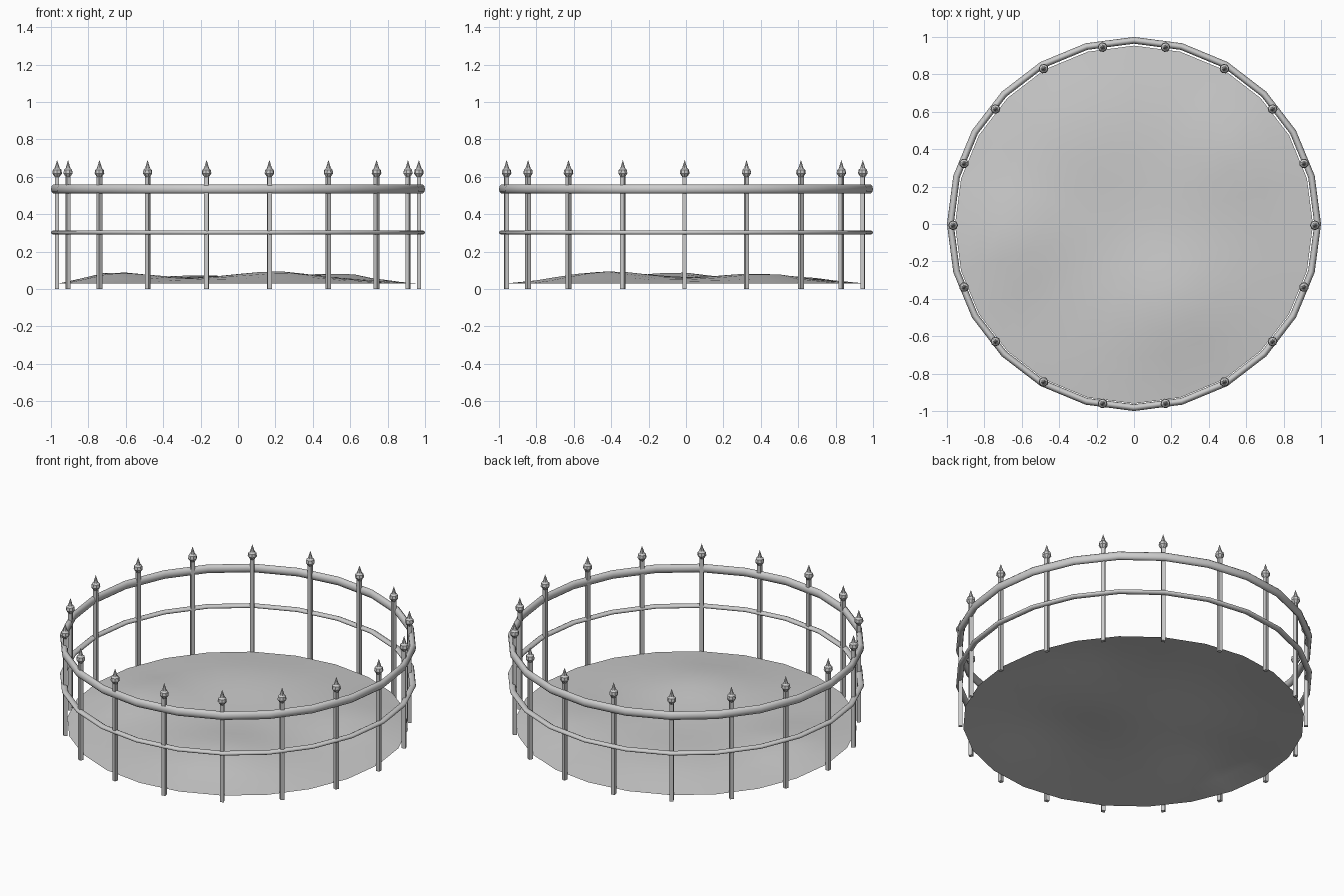
import bpy, bmesh
from math import sin, cos, pi, exp, radians
from mathutils import Matrix

if "Cube" in bpy.data.objects:
    bpy.data.objects.remove(bpy.data.objects["Cube"])

POST_Y = -0.007   # fence posts sit slightly off centre


def make_object(name, bm, angle=None):
    bmesh.ops.recalc_face_normals(bm, faces=bm.faces[:])
    me = bpy.data.meshes.new(name)
    bm.to_mesh(me)
    bm.free()
    ob = bpy.data.objects.new(name, me)
    bpy.context.collection.objects.link(ob)
    if angle:
        bpy.ops.object.select_all(action='DESELECT')
        ob.select_set(True)
        bpy.context.view_layer.objects.active = ob
        bpy.ops.object.shade_smooth_by_angle(angle=radians(angle))
    return ob


def skin(bm, rings, closed=False):
    pairs = zip(rings, rings[1:] + rings[:1]) if closed else zip(rings, rings[1:])
    for a, b in pairs:
        n = len(a)
        for i in range(n):
            bm.faces.new((a[i], a[(i + 1) % n], b[(i + 1) % n], b[i]))


def rail(name, z, rx, rz, segs=24, sides=10):
    bm = bmesh.new()
    rings = []
    for i in range(segs):
        a = 2 * pi * i / segs
        ring = []
        for j in range(sides):
            t = 2 * pi * j / sides
            r = 1.0 - rx + rx * cos(t)
            ring.append(bm.verts.new((r * cos(a), r * sin(a), z + rz * sin(t))))
        rings.append(ring)
    skin(bm, rings, closed=True)
    return make_object(name, bm, 50)


def post_mesh():
    # square shaft with a turned spear finial
    bm = bmesh.new()
    bmesh.ops.create_cube(bm, size=1, matrix=Matrix.Translation((0, 0, 0.305))
                          @ Matrix.Diagonal((0.022, 0.022, 0.61, 1)))
    profile = [(0.012, 0.598), (0.026, 0.618), (0.023, 0.637), (0.014, 0.645)]
    n = 8
    rings = [[bm.verts.new((r * cos(2 * pi * i / n), r * sin(2 * pi * i / n), z))
              for i in range(n)] for r, z in profile]
    skin(bm, rings)
    bm.faces.new(rings[0])
    tip = bm.verts.new((0, 0, 0.69))
    for i in range(n):
        bm.faces.new((rings[-1][i], rings[-1][(i + 1) % n], tip))
    return bm


# Handrail and flatter middle rail
rail("top_rail", 0.534, 0.018, 0.025)
rail("middle_rail", 0.302, 0.018, 0.0125)

# Ring of posts
first = make_object("post_01", post_mesh(), 25)
for k in range(18):
    a = radians(20 * k)
    ob = first
    if k:
        ob = first.copy()
        ob.name = f"post_{k + 1:02d}"
        bpy.context.collection.objects.link(ob)
    ob.location = (0.967 * cos(a), 0.967 * sin(a) + POST_Y, 0)
    ob.rotation_euler.z = a

# Gently mounded ground: (x, y, added height, spread)
mounds = [(-0.68, -0.07, 0.042, 0.17), (0.2, -0.43, 0.038, 0.2),
          (0.56, 0.42, 0.034, 0.2), (-0.25, 0.5, 0.018, 0.22)]


def ground_height(x, y):
    edge = max(0.0, 1 - ((x * x + y * y) ** 0.5 / 0.957) ** 3)
    h = 0.03 * edge
    for mx, my, mh, s in mounds:
        h += mh * exp(-((x - mx) ** 2 + (y - my) ** 2) / (2 * s * s)) * min(1, 2 * edge)
    return 0.03 + h


bm = bmesh.new()
rings = []
for k in range(1, 9):
    r = 0.957 * k / 8
    ring = []
    for i in range(24):
        x, y = r * cos(2 * pi * i / 24), r * sin(2 * pi * i / 24)
        ring.append(bm.verts.new((x, y + POST_Y / 2, ground_height(x, y))))
    rings.append(ring)
centre = bm.verts.new((0, POST_Y / 2, ground_height(0, 0)))
for i in range(24):
    bm.faces.new((centre, rings[0][i], rings[0][(i + 1) % 24]))
skin(bm, rings)
make_object("ground", bm, 60)
